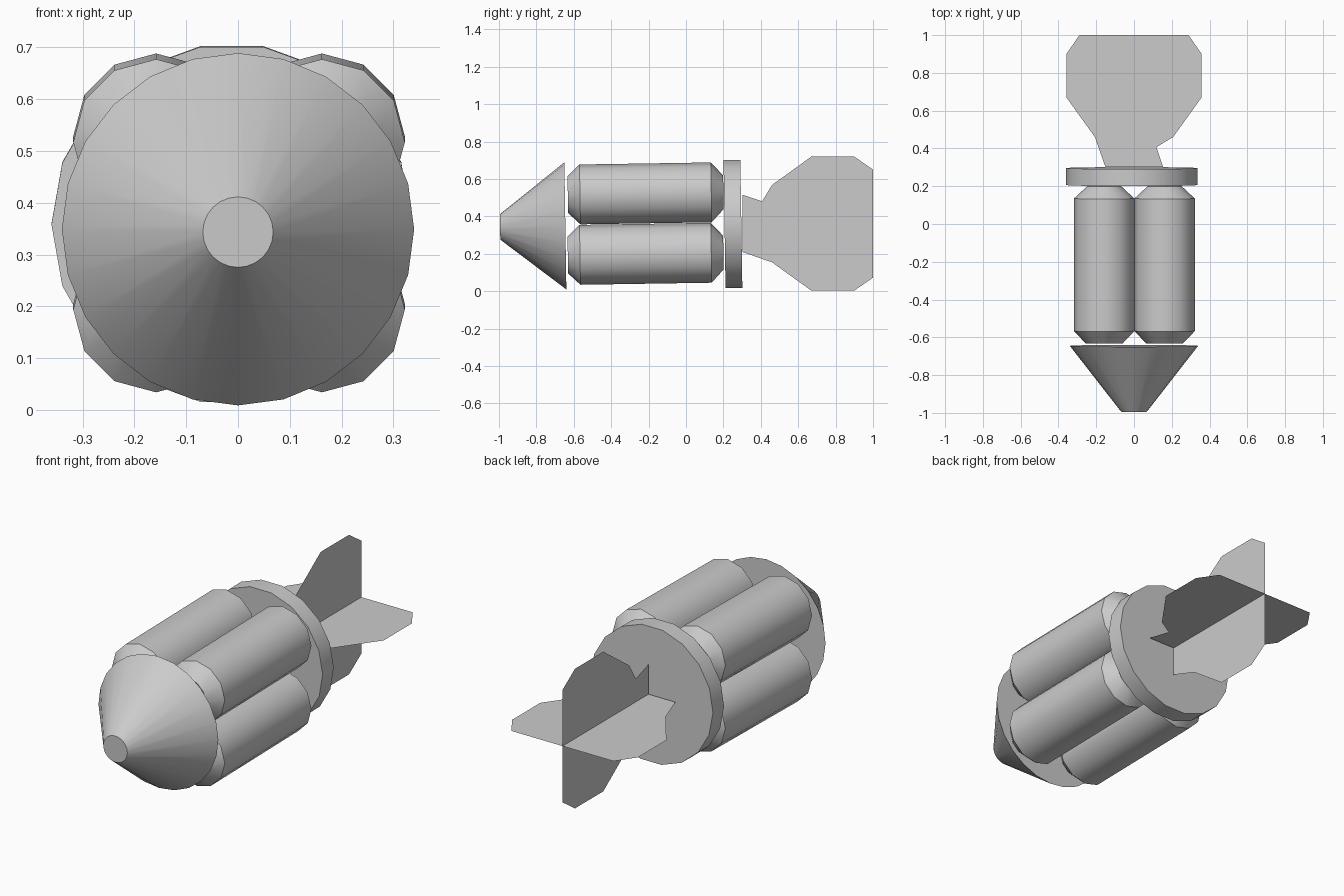
import bpy, bmesh
from math import cos, sin, pi, radians

if "Cube" in bpy.data.objects:
    bpy.data.objects.remove(bpy.data.objects["Cube"])

TILT = radians(0.9)


def revolve(name, profile, sides, x, z):
    """Capped solid turned around the y axis from (y, radius) pairs."""
    bm = bmesh.new()
    rings = [[bm.verts.new((r * cos(2 * pi * i / sides), y, r * sin(2 * pi * i / sides)))
              for i in range(sides)] for y, r in profile]
    for a, b in zip(rings, rings[1:]):
        for i in range(sides):
            j = (i + 1) % sides
            bm.faces.new((a[i], a[j], b[j], b[i]))
    bm.faces.new(rings[0])
    bm.faces.new(rings[-1])
    bmesh.ops.recalc_face_normals(bm, faces=bm.faces)
    ob = add(name, bm)
    ob.location = (x, 0, z)
    ob.rotation_euler.x = TILT
    bpy.ops.object.select_all(action='DESELECT')
    ob.select_set(True)
    bpy.context.view_layer.objects.active = ob
    bpy.ops.object.shade_smooth_by_angle(angle=radians(36))
    return ob


def add(name, bm):
    mesh = bpy.data.meshes.new(name)
    bm.to_mesh(mesh)
    bm.free()
    ob = bpy.data.objects.new(name, mesh)
    bpy.context.collection.objects.link(ob)
    return ob


def fin_plate(name, points):
    """Thin sheet from an outline of 3D points."""
    bm = bmesh.new()
    bm.faces.new([bm.verts.new(p) for p in points])
    bmesh.ops.triangulate(bm, faces=bm.faces)
    return add(name, bm)


# Blunt nose cone
revolve("nose_cone", [(-0.994, 0.068), (-0.645, 0.34)], 24, 0, 0.359)

# Four chamfered canisters
canister = [(-0.632, 0.098), (-0.567, 0.16), (0.135, 0.16), (0.2, 0.09)]
for x, side in ((-0.158, "left"), (0.162, "right")):
    for z, level in ((0.526, "upper"), (0.203, "lower")):
        revolve(f"canister_{level}_{side}", canister, 12, x, z)

# Rear disc
revolve("rear_disc", [(0.206, 0.348), (0.296, 0.348)], 18, -0.012, 0.355)

# Crossed tail fins: half outlines as (y, distance from axis)
tail = [(0.46, 0.207), (0.67, 0.358), (0.9, 0.358), (1.0, 0.289)]
notched = [(0.303, 0.154), (0.407, 0.119)] + tail
plain = [(0.303, 0.152)] + tail
outline = notched + [(y, -d) for y, d in reversed(plain)]
fin_plate("tail_fin_horizontal", [(d, y, 0.361) for y, d in outline])
fin_plate("tail_fin_vertical", [(0, y, 0.361 + d) for y, d in outline])
